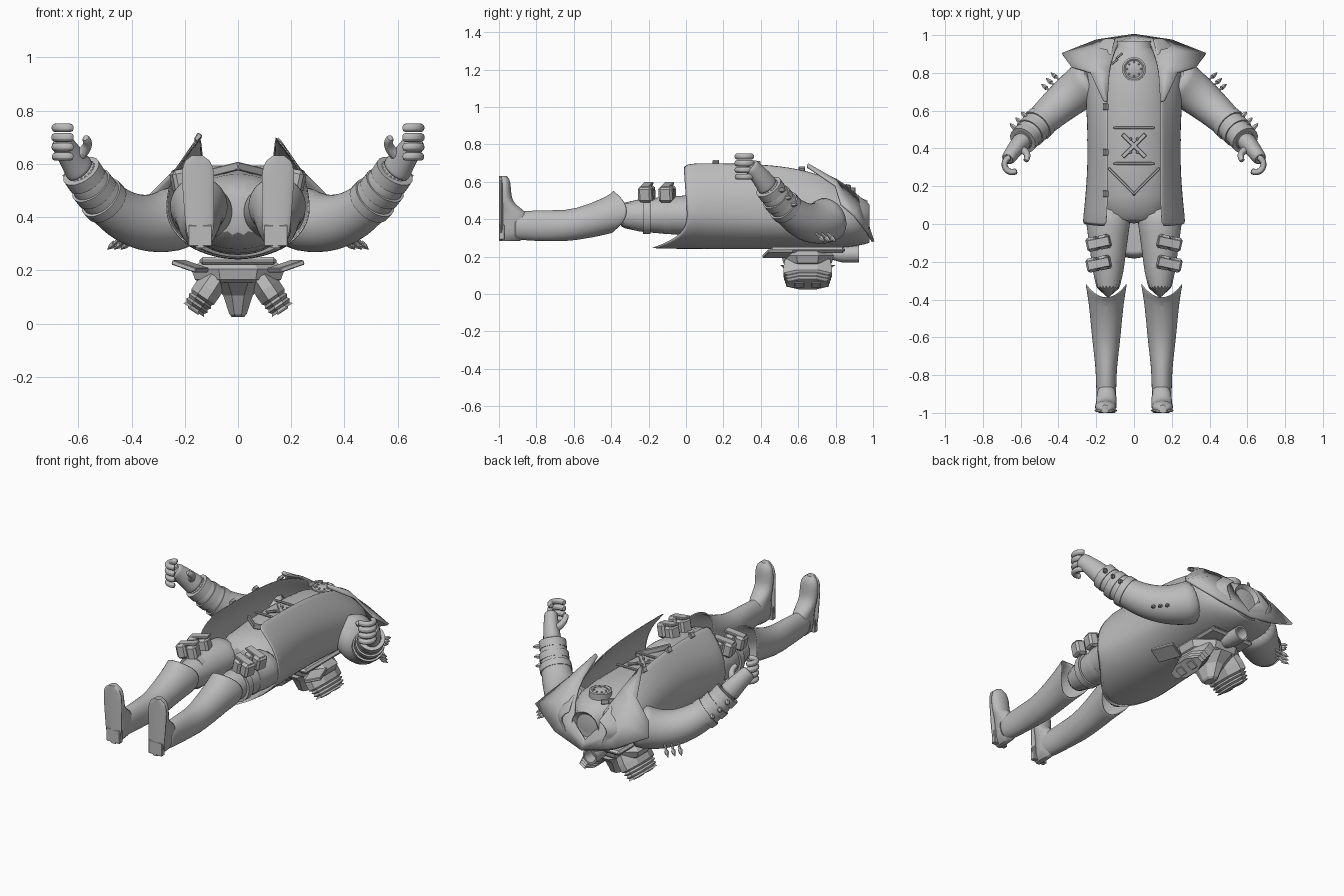
import bpy, bmesh, math
from mathutils import Vector, Matrix, Euler

cube = bpy.data.objects.get("Cube")
if cube:
    bpy.data.objects.remove(cube)

shade = .5
grey = bpy.data.materials.new("plain grey")
grey.use_nodes = True
grey.diffuse_color = (shade, shade, shade, 1)
grey.node_tree.nodes["Principled BSDF"].inputs["Base Color"].default_value = grey.diffuse_color
X, Y, Z = Vector((1, 0, 0)), Vector((0, 1, 0)), Vector((0, 0, 1))


def finish(name, bm, mirror=True, subsurf=0, thick=0, smooth=True):
    bmesh.ops.recalc_face_normals(bm, faces=bm.faces)
    mesh = bpy.data.meshes.new(name)
    bm.to_mesh(mesh)
    bm.free()
    mesh.materials.append(grey)
    part = bpy.data.objects.new(name, mesh)
    bpy.context.collection.objects.link(part)
    if mirror:
        part.modifiers.new("mirror", 'MIRROR').use_clip = True
    if thick:
        shell = part.modifiers.new("thickness", 'SOLIDIFY')
        shell.thickness, shell.offset = thick, 0
    if subsurf:
        rounding = part.modifiers.new("rounding", 'SUBSURF')
        rounding.levels = rounding.render_levels = subsurf
    if smooth:
        bpy.ops.object.select_all(action='DESELECT')
        part.select_set(True)
        bpy.context.view_layer.objects.active = part
        bpy.ops.object.shade_smooth_by_angle(angle=math.radians(40))


def skin(name, rows, closed=False, caps=False, **options):
    """Join rows of points with quads."""
    bm = bmesh.new()
    grid = [[bm.verts.new(point) for point in row] for row in rows]
    for low, high in zip(grid, grid[1:]):
        for k in range(0 if closed else 1, len(low)):
            bm.faces.new((low[k - 1], low[k], high[k], high[k - 1]))
    if caps:
        bm.faces.new(grid[0])
        bm.faces.new(grid[-1])
    finish(name, bm, **options)


def loft(name, rings, axis=None, ref=Z, sides=20, caps=True, rim=None, **options):
    """Each ring is a centre, a radius across and a radius along ref."""
    rows = []
    for i, (centre, across, along) in enumerate(rings):
        before, after = rings[max(i - 1, 0)][0], rings[min(i + 1, len(rings) - 1)][0]
        heading = axis or (after - before).normalized()
        u = heading.cross(ref).normalized()
        v = u.cross(heading)
        angles = [math.tau * (k + .5) / sides for k in range(sides)]
        row = [centre + u * across * math.cos(a) + v * along * math.sin(a) for a in angles]
        if rim and i == len(rings) - 1:
            row = [point + Y * rim(a) for point, a in zip(row, angles)]
        rows.append(row)
    skin(name, rows, closed=True, caps=caps, **options)


def along_body(name, x, height, stations, **options):
    """Stations are (y, half width, half depth)."""
    rings = [(Vector((x, y, height(y))), wide, deep) for y, wide, deep in stations]
    loft(name, rings, axis=Y, **options)


def turned(name, start, direction, profile, stretch=1, **options):
    """Profile is (distance, radius) pairs along a direction."""
    heading = Vector(direction).normalized()
    ref = Z if abs(heading.y) > .5 else Y
    rings = [(Vector(start) + heading * d, r, r * stretch) for d, r in profile]
    loft(name, rings, axis=heading, ref=ref, **options)


def bend(start, pull, end, t):
    start, pull, end = Vector(start), Vector(pull), Vector(end)
    return start.lerp(pull, t).lerp(pull.lerp(end, t), t)


def bent_tube(name, curve, thick_end, thin_end, steps=8, squash=1, **options):
    rings = []
    for i in range(steps + 1):
        radius = thick_end + (thin_end - thick_end) * i / steps
        rings.append((bend(*curve, i / steps), radius, radius * squash))
    loft(name, rings, subsurf=1, **options)


def box(name, loc, size, tilt=0, spin=0, bevel=.003, **options):
    bm = bmesh.new()
    turn = Euler((0, math.radians(tilt), math.radians(spin))).to_matrix().to_4x4()
    place = Matrix.Translation(loc) @ turn @ Matrix.Diagonal((*size, 1))
    bmesh.ops.create_cube(bm, size=1, matrix=place)
    bmesh.ops.bevel(bm, geom=bm.edges[:], offset=bevel, segments=1, affect='EDGES')
    finish(name, bm, smooth=False, **options)


# Torso and neck
along_body("torso", 0, lambda y: .42, [(0, .15, .09), (.1, .22, .15), (.5, .21, .17), (.8, .22, .16),
                                       (.9, .12, .12), (.96, .09, .09)], mirror=False, subsurf=1)
along_body("neck_band", 0, lambda y: .41, [(.9, .11, .12), (.97, .09, .09), (.95, .07, .07)], mirror=False)

# Trouser legs
leg_x = .147
along_body("thigh", leg_x - .01, lambda y: .42, [(.1, .12, .11), (0, .12, .11), (-.1, .1, .1), (-.4, .07, .08)],
           subsurf=1)

# Boot shaft with a scooped, flared top
along_body("boot_shaft", leg_x, lambda y: .365 + .3 * max(0, y + .6),
           [(-.92, .05, .07), (-.8, .05, .08), (-.7, .06, .08), (-.6, .073, .08), (-.4, .09, .1), (-.34, .11, .11)],
           caps=False, thick=.008, subsurf=1, rim=lambda a: .08 * math.cos(a) ** 2 - .05)


# Foot and sole share one outline, running from heel to toe
def foot(name, grow, depth):
    rings = []
    for i in range(19):
        t = .01 + .98 * i / 18
        ends = math.sqrt(1 - abs(2 * t - 1) ** 5)
        width = (.046 + .016 * t + grow) * ends
        tall = depth(t) * (.5 + ends / 2)
        rings.append((Vector((leg_x - .006 + .012 * t, tall / 2 - 1, .28 + .355 * t)), width, tall / 2))
    loft(name, rings, axis=Z, ref=Y)


foot("boot_foot", 0, lambda t: .065 + .105 / (1 + math.exp(18 * (t - .5))))
foot("boot_sole", .004, lambda t: .025)
box("boot_heel", (leg_x - .005, -.985, .33), (.09, .03, .08))

# Thigh straps with pouches
for y in (-.1, -.21):
    along_body("thigh_strap", leg_x, lambda y: .42, [(y - .02, .09, .1), (y + .02, .093, .1)])
    for side in (-1, 1):
        box("thigh_pouch", (leg_x + .04 + side * .03, y - side * .006, .535), (.06, .075, .085),
            tilt=12, spin=-12, bevel=.012)
    box("pouch_flap", (leg_x + .04, y, .58), (.12, .05, .014), tilt=12, spin=-12)

# Long open coat: straight front panels and a rounded back with a tail
front_steps, back_steps, coat_steps = 7, 8, 12
coat = []
for i in range(coat_steps + 1):
    y = .98 * math.sin(math.pi / 2 * i / coat_steps)
    edge = Vector((.14 - .05 * y ** 8, y, .7 - .24 * y ** 4))
    side = Vector(((.24 + .03 * (1 - y / .4) ** 2) * math.sqrt(1 - y ** 10), y, .43 - .05 * y * y))
    back = .245 + .04 * y ** 10
    row = []
    for k in range(front_steps):
        t = k / front_steps
        hem = -.02 * (1 - t) if i == 0 else 0
        row.append(edge.lerp(side, t) + X * .035 * math.sin(math.pi * t) + Y * hem)
    for k in range(back_steps + 1):
        a = math.pi / 2 * k / back_steps
        hem = -.2 * math.sin(a) ** 3 if i == 0 else 0
        row.append(Vector((side.x * math.cos(a), y + hem, side.z - (side.z - back) * math.sin(a))))
    row[-1].x = 0
    coat.append(row)
skin("coat", coat, thick=.01, subsurf=1)

# Wide pointed collar running down into lapels
inner = [(.14, .65, .68), (.13, .8, .61), (.12, .86, .57), (.1, .92, .52), (.08, .96, .42), (0, .97, .33)]
outer = [(.16, .65, .68), (.23, .8, .58), (.33, .83, .48), (.38, .9, .42), (.2, .97, .33), (0, 1, .28)]
middle = [(Vector(a) + Vector(b)) / 2 + Z * .012 for a, b in zip(inner, outer)]
skin("collar", [inner, middle, outer], thick=.014)

# Sleeves, with stacked cuff bands toward the wrist
arm = (.2, .78, .41), (.42, .63, .29), (.6, .43, .59)
bent_tube("sleeve", arm, .128, .068)
for t in (.74, .84, .94):
    radius = .14 - .068 * t
    loft("cuff_band", [(bend(*arm, t - .03), radius, radius), (bend(*arm, t + .03), radius, radius)])

# Hands with curled fingers
bent_tube("palm", ((.59, .44, .57), (.63, .4, .63), (.67, .34, .69)), .052, .036, squash=1.2)
for i in range(4):
    size = .019 - .001 * abs(i - 1)
    knuckles = []
    for k in range(8):
        a = math.radians(80 - 30 * k)
        spot = Vector((.645 + .042 * math.cos(a), .315 + .042 * math.sin(a), .735 - .036 * i))
        knuckles.append((spot, size, size))
    loft("finger", knuckles, sides=8, subsurf=1)
bent_tube("thumb", ((.61, .4, .62), (.54, .38, .67), (.575, .33, .7)), .025, .016, steps=5, sides=8)

# Darts on the upper arms and studs on the forearms
for i in range(3):
    turned("arm_dart", (.385 + .025 * i, .755 - .03 * i, .325), (.6, .5, -.5),
           [(0, .007), (.045, .007), (.045, .013), (.06, .012), (.085, .002)], sides=6, smooth=False)
    turned("forearm_stud", bend(*arm, .78 + .08 * i) + Vector((.05, .05, 0)), (1, 1, 0),
           [(0, .014), (.025, .012), (.04, .003)], sides=6, smooth=False)

# Chest disc and harness
chest = Vector((0, .82, .54))
turned("chest_disc", chest, Z, [(0, .064), (.04, .064), (.044, .054), (.038, .046), (.046, .02)], mirror=False)
for k in range(8):
    a = math.tau * k / 8
    box("disc_rivet", chest + Vector((math.cos(a), math.sin(a), 1)) * .037, (.01, .01, .02), mirror=False)
buckle = Vector((0, .415, .588))
for side in (-1, 1):
    box("harness_strap", buckle, (.17, .022, .012), spin=side * 45, mirror=False)
    box("harness_band", buckle + Y * side * .095, (.22, .014, .012), mirror=False)
    box("waist_strap", (side * .065, .225, .575), (.2, .014, .03), tilt=side * 10, spin=side * 45, mirror=False)
    box("harness_stud", buckle + Vector((.018, side * .035, .006)), (.014, .014, .014))
    box("chest_clip", (-.09 - side * .012, .875 - side * .015, .555), (.045, .012, .03), spin=40, mirror=False)
for y in (.16, .38, .62):
    box("coat_clasp", (-.15, y, .7 - .24 * y ** 4), (.02, .035, .03), tilt=30, mirror=False)

# Back pack: plate, fins, housing, centre nozzle, slanted thrusters and tube
pack = Vector((0, .65, .235))
box("pack_plate", pack, (.29, .4, .03), bevel=.012, mirror=False)
box("pack_fin", (.18, .49, .215), (.1, .14, .018), tilt=-18, spin=20)
eight = dict(sides=8, smooth=False)
turned("pack_housing", pack, -Z, [(0, .15), (.03, .19), (.07, .175), (.1, .12)], stretch=.8, mirror=False, **eight)
turned("pack_nozzle", pack - Z * .08, -Z, [(0, .1), (.05, .06), (.12, .035), (.13, .025)],
       stretch=1.6, mirror=False, **eight)
slant = Vector((.56, 0, -.83))
shoulder = pack + Vector((.082, 0, -.06))
ridges = [(.1 + .01 * i, .047 + .008 * (i % 2) - .001 * i) for i in range(6)]
turned("thruster", shoulder, slant, [(0, .052), (.05, .056), (.09, .056)] + ridges, stretch=2.5, **eight)
for side in (-1, 1):
    box("thruster_vent", shoulder + slant * .15 + Y * side * .045, (.05, .05, .012), tilt=-34)
turned("pack_tube", (0, .78, .213), Y, [(0, .03), (.05, .044), (.145, .046), (.145, .036), (.08, .032)], mirror=False)
